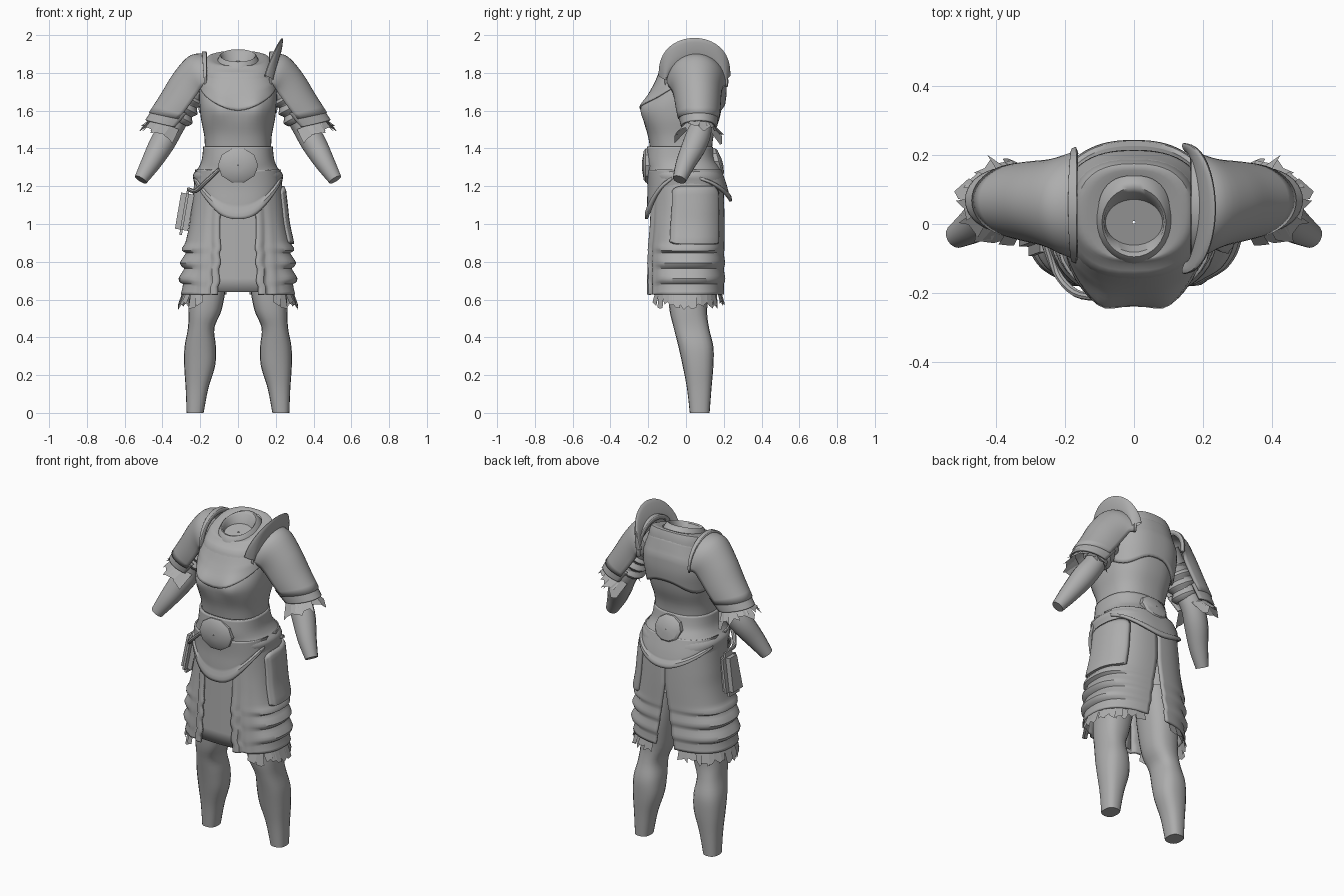
import bpy, bmesh, math, random
from mathutils import Vector

if "Cube" in bpy.data.objects:
    bpy.data.objects.remove(bpy.data.objects["Cube"])

random.seed(4)
grey = bpy.data.materials.new("plain_grey")
grey.diffuse_color = (0.42, 0.42, 0.42, 1)
grey.use_nodes = True
grey.node_tree.nodes["Principled BSDF"].inputs["Base Color"].default_value = grey.diffuse_color


def finish(name, bm, thick=0.0, angle=40, mirror=False):
    """Turn a bmesh into a shaded object, optionally thickened and mirrored."""
    bmesh.ops.recalc_face_normals(bm, faces=bm.faces[:])
    me = bpy.data.meshes.new(name)
    bm.to_mesh(me)
    bm.free()
    me.materials.append(grey)
    ob = bpy.data.objects.new(name, me)
    bpy.context.collection.objects.link(ob)
    if thick:
        m = ob.modifiers.new("thickness", 'SOLIDIFY')
        m.thickness, m.offset = thick, 0
    if mirror:
        m = ob.modifiers.new("mirror", 'MIRROR')
        m.use_mirror_merge = False
    bpy.context.view_layer.objects.active = ob
    ob.select_set(True)
    bpy.ops.object.shade_smooth_by_angle(angle=math.radians(angle))
    ob.select_set(False)
    return ob


def skin(name, rows, closed=False, caps=False, **kw):
    """Skin a grid of points."""
    bm = bmesh.new()
    vs = [[bm.verts.new(p) for p in r] for r in rows]
    n = len(vs[0])
    for a, b in zip(vs, vs[1:]):
        for i in range(n if closed else n - 1):
            j = (i + 1) % n
            bm.faces.new((a[i], a[j], b[j], b[i]))
    if caps:
        bm.faces.new(vs[0])
        bm.faces.new(vs[-1])
    return finish(name, bm, **kw)


def sheet(name, f, nu=20, nv=12, **kw):
    return skin(name, [[f(i / nu, j / nv) for i in range(nu + 1)] for j in range(nv + 1)], **kw)


def spline(rows, t):
    """Catmull-Rom through rows at parameter t (0..len-1)."""
    k = min(max(int(t), 0), len(rows) - 2)
    s = t - k
    g = lambda i: rows[min(max(i, 0), len(rows) - 1)]
    return [0.5 * (2 * b + (c - a) * s + (2 * a - 5 * b + 4 * c - d) * s * s + (3 * b - a - 3 * c + d) * s ** 3)
            for a, b, c, d in zip(g(k - 1), g(k), g(k + 1), g(k + 2))]


def at_z(tab, z):
    """Profile row (z, half width, front y, back y) at a height; tables run downward."""
    for k in range(len(tab) - 1):
        if z >= tab[k + 1][0] or k == len(tab) - 2:
            s = (tab[k][0] - z) / (tab[k][0] - tab[k + 1][0])
            return spline(tab, k + min(max(s, 0), 1))


P = 0.8  # squareness of the body sections


def on_row(row, a, off=0.0, z=None):
    z0, rx, yf, yb = row
    s, c = math.sin(a), math.cos(a)
    q = lambda v: math.copysign(abs(v) ** P, v)
    return Vector(((rx + off) * q(s), (yf + yb) / 2 - ((yb - yf) / 2 + off) * q(c), z0 if z is None else z))


def ang(rx, x):
    return math.asin(min(1, abs(x) / rx) ** (1 / P))


def loft(name, tab, per=4, n=40, shift=lambda p: p, **kw):
    rows = [[shift(on_row(spline(tab, k / per), math.tau * i / n)) for i in range(n)]
            for k in range((len(tab) - 1) * per + 1)]
    return skin(name, rows, closed=True, **kw)


def tube(name, pts, n=16, per=4, **kw):
    """Limb through (x, y, z, radius) points."""
    path = [spline(pts, k / per) for k in range((len(pts) - 1) * per + 1)]
    rows = []
    for k, p in enumerate(path):
        d = (Vector(path[min(k + 1, len(path) - 1)][:3]) - Vector(path[max(k - 1, 0)][:3])).normalized()
        u = d.cross(Vector((0, 1, 0))).normalized()
        w = u.cross(d)
        rows.append([Vector(p[:3]) + p[3] * (u * math.cos(t) + w * math.sin(t))
                     for t in (math.tau * i / n for i in range(n))])
    return skin(name, rows, closed=True, caps=True, **kw)


def fringe(name, f, n, lo, hi, **kw):
    """Ragged cloth tatters; f(t) gives a base point and hanging direction."""
    bm = bmesh.new()
    for i in range(n):
        (p, d), (q, e) = f(i / n), f((i + 1.25) / n)
        l1, l2, l3 = (random.uniform(lo, hi) for _ in range(3))
        jit = Vector([random.uniform(-.012, .012) for _ in range(3)])
        pts = [p, q, q + e * l1 + jit, (p + q) / 2 + (d + e) / 2 * l3 * 1.15, p + d * l2 + jit]
        bm.faces.new([bm.verts.new(v) for v in pts])
    return finish(name, bm, **kw)


# Torso, fuller on both sides of the chest and rising towards the nape
torso = [(1.865, .105, -.10, .14), (1.862, .165, -.11, .175), (1.80, .19, -.145, .195), (1.70, .205, -.185, .20),
         (1.62, .203, -.228, .19), (1.55, .195, -.225, .175), (1.46, .178, -.20, .145), (1.36, .175, -.185, .135)]


def bust(p):
    p.z += .3 * p.y * max(0, min(1, (p.z - 1.8) / .06))
    if p.y < 0:
        p.y -= .022 * math.exp(-((abs(p.x) - .10) / .05) ** 2 - ((p.z - 1.61) / .07) ** 2)
    return p


loft("torso", torso, shift=bust)
body = torso[1:]

# Round tilted collar with a closed neck inside
skin("collar", [[Vector((r * math.sin(t), cy - r * sy * math.cos(t), z - .33 * r * sy * math.cos(t)))
                 for t in (math.tau * i / 32 for i in range(32))]
                for r, sy, cy, z in ((.005, .8, .005, 1.84), (.083, .8, .005, 1.84), (.087, 1.0, .005, 1.885),
                                     (.093, 1.08, .005, 1.892), (.10, 1.15, .008, 1.885), (.112, 1.15, .012, 1.86),
                                     (.125, 1.1, .02, 1.84))], closed=True, angle=50)


def back_plate(u, v):
    a = math.pi + (u - .5) * 2.5
    low = 1.60 + .03 * math.cos((u - .5) * 9)
    z = 1.84 + (low - 1.84) * v
    return bust(on_row(at_z(body, z), a, -.008 + .016 * min(1, 3 * v)))


def chest_plate(u, v):
    a = (u - .5) * 2.6
    low = 1.60 + .13 * abs(2 * u - 1) ** 1.3
    z = 1.79 + (low - 1.79) * v
    return bust(on_row(at_z(body, z), a, -.008 + .012 * min(1, 2 * v)))


sheet("back_plate", back_plate, 24, 12, thick=.014)
sheet("chest_plate", chest_plate, 24, 12, thick=.008)

# Waist belt with front and back bosses
belt = [(1.41, .178, -.20, .135), (1.34, .186, -.205, .15), (1.295, .205, -.20, .175),
        (1.26, .232, -.195, .19), (1.225, .228, -.19, .20), (1.18, .222, -.18, .195)]
loft("waist_belt", belt, thick=.012)
for name, y, z, r, sgn in (("front_boss", -.21, 1.31, .107, -1), ("back_boss", .165, 1.33, .085, 1)):
    skin(name, [[Vector((r * s * math.sin(t), y + sgn * d + .25 * sgn * (z - 1.31 - r * s * math.cos(t)) * (sgn > 0),
                         z + r * .88 * s * math.cos(t))) for t in (math.tau * (i + .5) / 10 for i in range(10))]
                for s, d in ((1, -.03), (1, .004), (.85, .014), (.3, .022), (.02, .023))], closed=True, angle=30)

# Curved belt laps, front and back
lap = [(1.29, .215, -.198, .175), (1.20, .226, -.192, .205), (1.12, .225, -.194, .222), (1.02, .215, -.196, .222)]


def lap_sheet(name, back, low, rise, power):
    def f(u, v):
        k = 2 * u - 1
        bottom = low + rise * abs(k) ** power
        z = 1.285 + (bottom - 1.285) * v
        row = at_z(lap, z)
        a = ang(row[1], .215 * k) * (1 if k > 0 else -1)
        return on_row(row, math.pi - a if back else a, .004 + .010 * (v > .82))
    sheet(name, f, 30, 14, thick=.016)


lap_sheet("front_lap", False, 1.03, .20, 2.2)
lap_sheet("back_lap", True, 1.12, .11, 2.0)

# Skirt: centre panel and side panels whose tiers flare only around the hips
skirt = [(1.24, .222, -.175, .19), (1.10, .238, -.175, .195), (1.0, .25, -.185, .197), (.90, .272, -.192, .197),
         (.865, .292, -.195, .197), (.845, .270, -.195, .194), (.79, .302, -.197, .20), (.765, .278, -.196, .194),
         (.705, .310, -.197, .202), (.685, .285, -.196, .195), (.62, .298, -.197, .197)]
plain = [skirt[0], skirt[2], (.85, .265, -.195, .195), (.62, .295, -.197, .197)]


def centre_panel(u, v):
    z = 1.22 - .58 * v
    x = (u - .5) * .25
    return Vector((x, -.172 - .014 * v + .3 * x * x, z))


def side_panel(u, v):
    z = 1.23 - .60 * v
    row = at_z(skirt, z)
    a0 = ang(row[1], .085 + .02 * v)
    a1 = math.pi - ang(row[1], max(.003, .16 * (1.02 - z)))
    a = a0 + (a1 - a0) * u
    k = max(0, min(1, (math.degrees(a) - 30) / 25))
    fold = .006 * math.sin(u * 60) * v * (1 - k)
    return on_row(at_z(plain, z), a, fold + .006 * (u < .05 or u > .95)).lerp(on_row(row, a), k)


def hip_plate(u, v):
    k = abs(2 * u - 1)
    z = 1.19 - .31 * v + .024 * k ** 6 * (2 * v - 1)
    return on_row(at_z(skirt[:4], z), math.radians(70 + 70 * u), .010 + .008 * (k < .9 and .06 < v < .94))


sheet("centre_panel", centre_panel, 8, 8, thick=.01)
sheet("side_panel", side_panel, 48, 44, thick=.014, mirror=True)
sheet("hip_plate", hip_plate, 20, 16, thick=.016)


def hem(t):
    a = math.radians(35 + 130 * t)
    return on_row(skirt[-1], a, -.012, .66), Vector((.28 * math.sin(a), -.15 * math.cos(a), -1)).normalized()


fringe("skirt_fringe", hem, 14, .07, .105, mirror=True)

# Legs
leg = [(.90, .11, -.10, .13), (.72, .10, -.10, .13), (.55, .088, -.088, .112), (.45, .07, -.065, .122),
       (.35, .083, -.04, .145), (.25, .082, -.018, .145), (.13, .060, .005, .135), (.0, .045, .02, .125)]
centres = [(.14,), (.155,), (.173,), (.195,), (.20,), (.203,), (.217,), (.227,)]
skin("leg", [[on_row(spline(leg, k / 4), math.tau * i / 20) + Vector((spline(centres, k / 4)[0], 0, 0))
              for i in range(20)] for k in range(29)], closed=True, caps=True, mirror=True)

# Arms with wrapped upper sleeve
tube("arm", [(.17, .06, 1.78, .085), (.27, .06, 1.66, .068), (.345, .075, 1.52, .062), (.40, .05, 1.43, .066),
             (.46, .0, 1.325, .053), (.515, -.035, 1.235, .036)], mirror=True)
tube("sleeve_wraps", [(.235 + .013 * i, .062, 1.715 - .024 * i, .064 if i % 2 else .082) for i in range(8)],
     per=3, mirror=True)

# Shoulder guards: tapering arched shells (x, z, normal x, normal z, height, half width, y)
guard = [(.165, 1.885, 0, 1, .13, .142, .055), (.25, 1.875, .35, .94, .14, .128, .055),
         (.33, 1.785, .75, .66, .13, .112, .06), (.40, 1.67, .85, .53, .12, .10, .065),
         (.485, 1.54, .93, .36, .11, .082, .07)]


def on_guard(t, a, off):
    x, z, nx, nz, h, w, y = spline(guard, t * 4)
    c = (h + off) * math.cos(a) - h
    return Vector((x + nx * c, y + (w + off) * math.sin(a), z + nz * c))


def guard_part(name, t0, t1, off, spread, thick=.014):
    sheet(name, lambda u, v: on_guard(t0 + (t1 - t0) * v - .06 * (2 * u - 1) ** 2 * v * (t1 > .7),
                                      math.radians(spread) * (2 * u - 1), off), 24, 16, thick=thick, mirror=True)


guard_part("shoulder_guard", 0, .90, .010, 98)
guard_part("lower_lame", .76, .98, .004, 105)
guard_part("guard_rim", .0, .09, .018, 100, thick=.02)


def cuff(t):
    a = math.radians(-125 + 250 * t)
    return on_guard(.93, a, -.012), Vector((.4 + .25 * math.cos(a), .6 * math.sin(a) - .1, -.6)).normalized()


fringe("sleeve_fringe", cuff, 10, .05, .10, mirror=True)


# Tall crescent neck guard on one shoulder: a blade thick at its foot
def crescent(u, v):
    t, w = math.pi * u, math.tau * v
    s = math.sin(t)
    inner = Vector((.175 + .01 * s, .05 - .15 * math.cos(t), 1.765 + .075 * s))
    outer = Vector((.145 + .09 * s, .045 - .19 * math.cos(t), 1.785 + .20 * s ** .8))
    k = .5 - .5 * math.cos(w)
    return inner.lerp(outer, k) + Vector((1, 0, -.3)) * (.024 - .012 * k) * math.sin(w)


sheet("neck_guard", crescent, 32, 16)

# Hip pouch and its strap
bm = bmesh.new()
bmesh.ops.create_cube(bm, size=1)
for v in bm.verts:
    v.co = Vector((v.co.x * .07, v.co.y * (.15 if v.co.z < 0 else .12), v.co.z * .25))
bmesh.ops.bevel(bm, geom=bm.edges[:], offset=.028, segments=4, affect='EDGES')
pouch = finish("pouch", bm, angle=60)
pouch.location, pouch.rotation_euler = (-.283, -.02, 1.065), (0, .17, 0)
tube("pouch_strap", [(-.10, -.215, 1.29, .009), (-.17, -.20, 1.225, .012), (-.225, -.14, 1.175, .012),
                     (-.262, -.05, 1.185, .010)], n=8)
